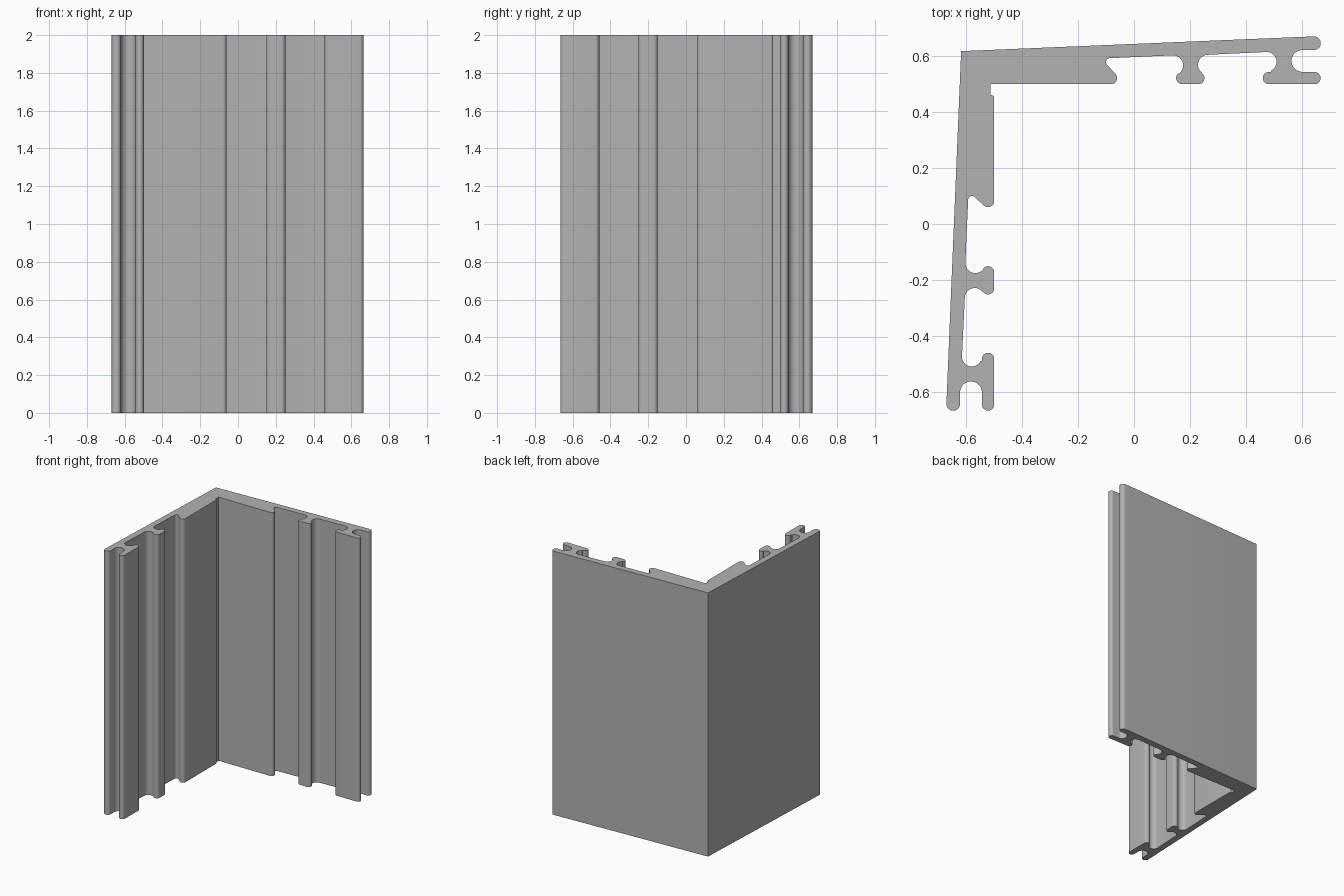
import bpy, bmesh
from math import radians, sin, cos

if "Cube" in bpy.data.objects:
    bpy.data.objects.remove(bpy.data.objects["Cube"], do_unlink=True)

HEIGHT = 2.0
LIP = 0.022     # radius of the rounded lips
NECK = 0.036    # radius of the concave necks


def arc(x, y, r, start, end):
    """Points on an arc, in degrees."""
    n = max(4, round(abs(end - start) / 14))
    angles = [radians(start + (end - start) * i / n) for i in range(n + 1)]
    return [(x + r * cos(a), y + r * sin(a)) for a in angles]


# One arm of the section, from the outer corner round to the inner corner
arm = [(-0.616, 0.616)]
arm += arc(0.641, 0.644, 0.0245, 92, -90)       # outer tip
arm += arc(0.600, 0.581, 0.039, 90, 270)        # end slot
arm += arc(0.643, 0.520, LIP, 90, -90)          # end hook, outer lip
arm += arc(0.481, 0.520, LIP, 270, 70)          # end hook, inner lip
arm += arc(0.473, 0.578, 0.035, -62, 90)
arm += arc(0.264, 0.567, NECK, 90, 233)         # middle rib
arm += arc(0.229, 0.520, LIP, 50, -90)
arm += arc(0.172, 0.520, LIP, 270, 130)
arm += arc(0.139, 0.565, NECK, -53, 90)
arm += arc(-0.086, 0.577, 0.014, 90, 225)       # undercut of the thick block
arm += arc(-0.082, 0.520, LIP, 45, -90)

# Inner corner with its small relief notch
corner = [(-0.512, 0.498), (-0.512, 0.459)] + arc(-0.507, 0.450, 0.009, 90, 0)

# The second arm mirrors the first across the diagonal
mirrored = [(-y, -x) for x, y in reversed(arm[1:])]
outline = arm + corner + mirrored

# Extrude the section upward
bm = bmesh.new()
base = bm.faces.new([bm.verts.new((x, y, 0)) for x, y in outline])
ext = bmesh.ops.extrude_face_region(bm, geom=[base], use_keep_orig=True)
top = [v for v in ext["geom"] if isinstance(v, bmesh.types.BMVert)]
bmesh.ops.translate(bm, verts=top, vec=(0, 0, HEIGHT))
bmesh.ops.recalc_face_normals(bm, faces=bm.faces)
mesh = bpy.data.meshes.new("corner_extrusion")
bm.to_mesh(mesh)
bm.free()

profile = bpy.data.objects.new("corner_extrusion", mesh)
bpy.context.collection.objects.link(profile)

# Plain grey metal
grey = bpy.data.materials.new("plain grey")
grey.use_nodes = True
colour = (0.45, 0.45, 0.45, 1)
grey.diffuse_color = colour
grey.node_tree.nodes["Principled BSDF"].inputs["Base Color"].default_value = colour
mesh.materials.append(grey)

# Smooth lips and necks, sharp edges elsewhere
bpy.ops.object.select_all(action="DESELECT")
profile.select_set(True)
bpy.context.view_layer.objects.active = profile
bpy.ops.object.shade_smooth_by_angle(angle=radians(30))
